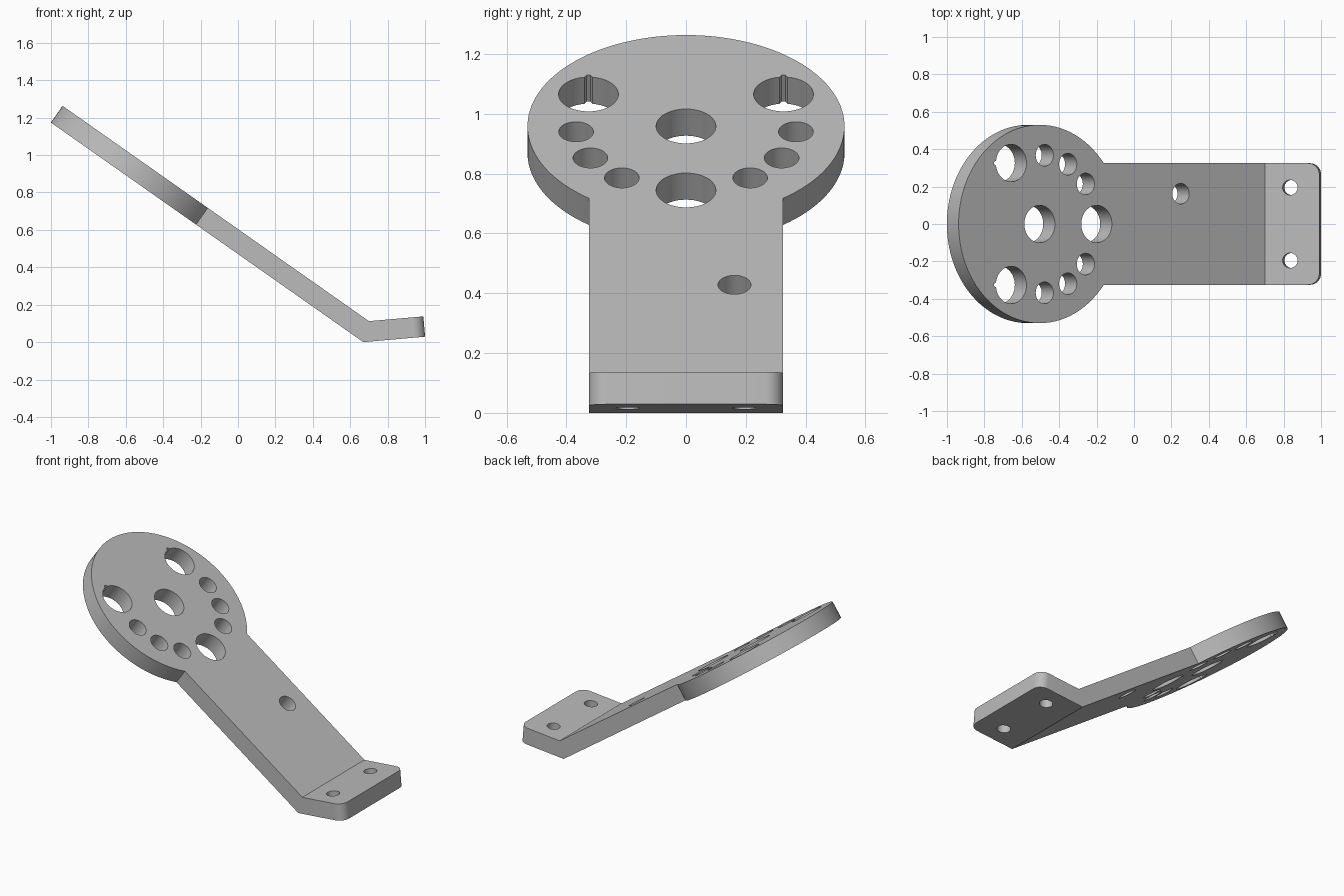
import bpy, bmesh
from math import sin, cos, pi, asin, radians
from mathutils import Vector, Matrix

cube = bpy.data.objects.get("Cube")
if cube:
    bpy.data.objects.remove(cube)

THICK, HALF, DISC_R = 0.109, 0.325, 0.53
DISC_U, FOOT_U, CORNER = 1.472, -0.292, 0.06
ARM_TILT, FOOT_TILT = radians(35.1), radians(5)

# Directions along the arm and the foot, with their upward normals
arm_dir = Vector((-cos(ARM_TILT), 0, sin(ARM_TILT)))
arm_up = Vector((sin(ARM_TILT), 0, cos(ARM_TILT)))
foot_dir = Vector((-cos(FOOT_TILT), 0, -sin(FOOT_TILT)))
foot_up = Vector((-sin(FOOT_TILT), 0, cos(FOOT_TILT)))
mitre = (arm_up + foot_up).normalized()
mitre *= THICK / mitre.dot(arm_up)
bend = Vector((0.70, 0, mitre.z))


def place(u, y, drop=0.0):
    """Point on the bent plate: u along it from the bend, drop below its top."""
    if abs(u) < 1e-6:
        down = mitre * (drop / THICK)
        along = Vector()
    else:
        down = (arm_up if u > 0 else foot_up) * drop
        along = (arm_dir if u > 0 else foot_dir) * u
    return bend + along + Vector((0, y, 0)) - down


def arc(cu, cy, r, start, end, steps):
    angles = [start + (end - start) * i / steps for i in range(steps + 1)]
    return [(cu + r * cos(a), cy + r * sin(a)) for a in angles]


# Flat outlines of the arm with its disc, and of the rounded foot
sweep = pi - asin(HALF / DISC_R)
arm = [(0, -HALF)] + arc(DISC_U, 0, DISC_R, -sweep, sweep, 96) + [(0, HALF)]
foot = (arc(FOOT_U + CORNER, HALF - CORNER, CORNER, pi / 2, pi, 10)
        + arc(FOOT_U + CORNER, CORNER - HALF, CORNER, pi, 1.5 * pi, 10))
outline = arm + foot

# Bent plate: top and bottom faces joined by the side walls
bm = bmesh.new()
top = [bm.verts.new(place(u, y)) for u, y in outline]
low = [bm.verts.new(place(u, y, THICK)) for u, y in outline]
n, k = len(outline), len(arm)
for ring in (top, low):
    bm.faces.new(ring[:k])
    bm.faces.new(ring[k - 1:] + ring[:1])
for i in range(n):
    j = (i + 1) % n
    bm.faces.new((top[i], top[j], low[j], low[i]))
bmesh.ops.recalc_face_normals(bm, faces=bm.faces)
mesh = bpy.data.meshes.new("mounting_bracket")
bm.to_mesh(mesh)
bm.free()
bracket = bpy.data.objects.new("mounting_bracket", mesh)
bpy.context.collection.objects.link(bracket)

# Hole cutters, gathered in one mesh
cut = bmesh.new()


def drill(u, y, r, notch=False):
    up, along = (arm_up, arm_dir) if u > 0 else (foot_up, foot_dir)
    frame = Matrix((along, up.cross(along), up)).transposed().to_4x4()
    frame.translation = place(u, y, THICK / 2)
    shape = arc(0, 0, r, 0, 2 * pi, 48)[:-1]
    if notch:  # tiny key slot at the outer end of the hole
        w, d = 0.006, r + 0.012
        shape = [(d, -w), (d, w)] + [p for p in shape if p[0] < 0 or abs(p[1]) > w]
    depth = THICK * 0.7
    ends = [[cut.verts.new(frame @ Vector((a, b, h))) for a, b in shape]
            for h in (-depth, depth)]
    for ring in ends:
        cut.faces.new(ring)
    for i in range(len(shape)):
        j = (i + 1) % len(shape)
        cut.faces.new((ends[0][i], ends[0][j], ends[1][j], ends[1][i]))


drill(DISC_U, 0, 0.1)
drill(DISC_U - 0.372, 0, 0.1)
drill(0.55, 0.162, 0.055)
for side in (-1, 1):
    drill(DISC_U + 0.186, side * 0.326, 0.1, notch=True)
    for deg in (5, 30, 54.5):
        a = radians(deg)
        drill(DISC_U - 0.369 * sin(a), side * 0.369 * cos(a), 0.058)
    drill(-0.135, side * 0.195, 0.04)
bmesh.ops.recalc_face_normals(cut, faces=cut.faces)
cut_mesh = bpy.data.meshes.new("hole_cutter")
cut.to_mesh(cut_mesh)
cut.free()
cutter = bpy.data.objects.new("hole_cutter", cut_mesh)
cutter.hide_render = True
bpy.context.collection.objects.link(cutter)

mod = bracket.modifiers.new("holes", "BOOLEAN")
mod.operation, mod.solver, mod.object = "DIFFERENCE", "EXACT", cutter
bpy.context.view_layer.objects.active = bracket
bracket.select_set(True)
bpy.ops.object.modifier_apply(modifier=mod.name)
bpy.data.objects.remove(cutter)

# Plain grey metal
grey = bpy.data.materials.new("plain_grey")
grey.use_nodes = True
colour = (0.5, 0.5, 0.5, 1)
grey.diffuse_color = colour
grey.node_tree.nodes["Principled BSDF"].inputs["Base Color"].default_value = colour
bracket.data.materials.clear()
bracket.data.materials.append(grey)
for o in bpy.context.selected_objects:
    o.select_set(o == bracket)
bpy.ops.object.shade_smooth_by_angle(angle=radians(30))
